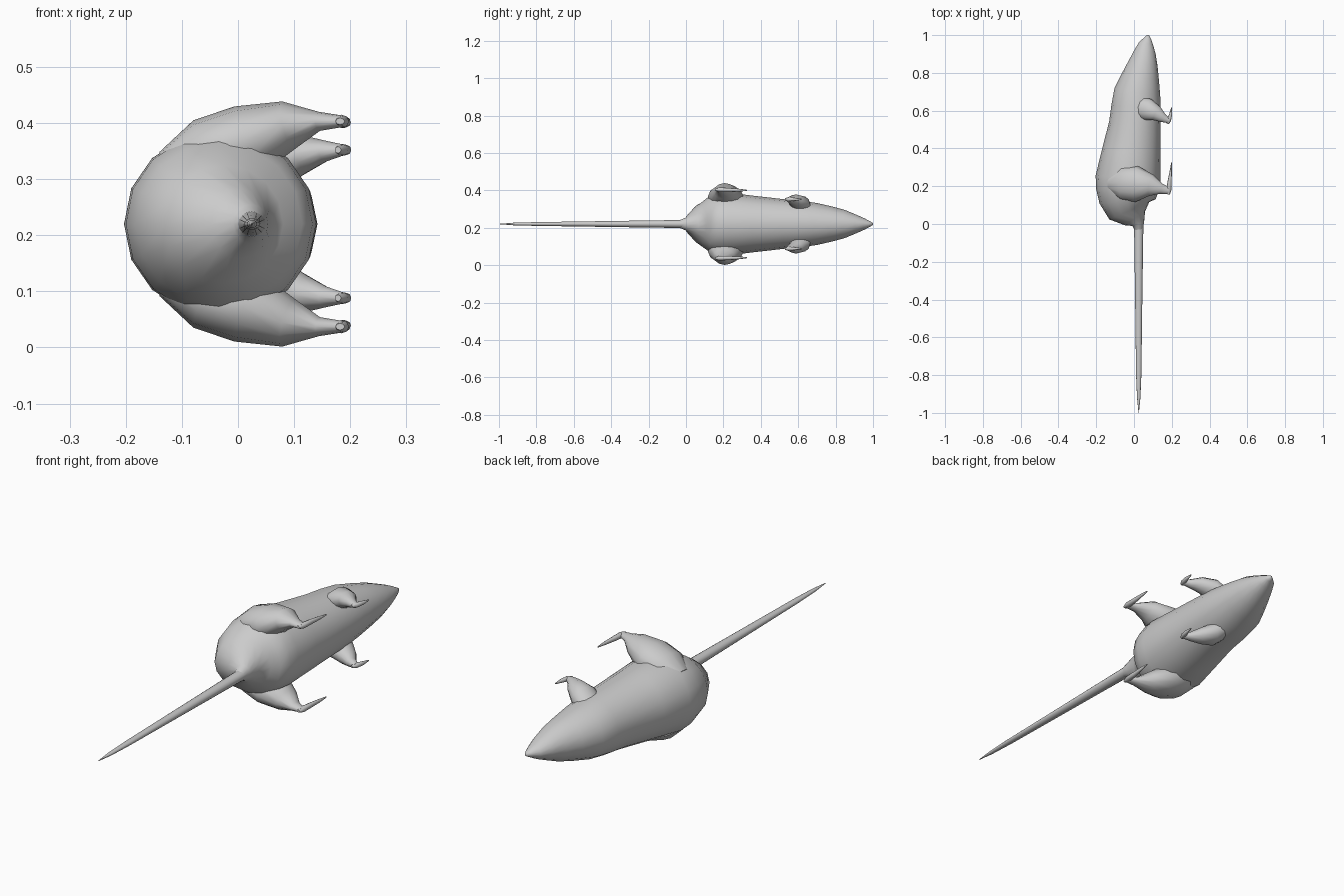
import bpy, bmesh, math
from mathutils import Vector

MID = 0.22  # height of the animal's own symmetry plane (it lies on its side)

fur = bpy.data.materials.new("grey_fur")
fur.diffuse_color = (0.6, 0.6, 0.6, 1)


def loft(name, sections, sides=16, mirror=False):
    """Skin elliptical rings; a section is (x, y, z, flat radius, z radius), z from MID."""
    bm = bmesh.new()
    centres = [Vector(s[:3]) for s in sections]
    rings = []
    for i, s in enumerate(sections):
        t = (centres[min(i + 1, len(sections) - 1)] - centres[max(i - 1, 0)]).normalized()
        up = (Vector((0, 0, 1)) - t * t.z).normalized()
        side = t.cross(up)
        ring = []
        for k in range(sides):
            a = 2 * math.pi * k / sides
            ring.append(bm.verts.new(centres[i] + side * s[3] * math.cos(a) + up * s[4] * math.sin(a)))
        rings.append(ring)
    for r0, r1 in zip(rings, rings[1:]):
        for k in range(sides):
            n = (k + 1) % sides
            bm.faces.new((r0[k], r0[n], r1[n], r1[k]))
    bm.faces.new(rings[0][::-1])
    bm.faces.new(rings[-1])
    bmesh.ops.recalc_face_normals(bm, faces=bm.faces[:])
    me = bpy.data.meshes.new(name)
    bm.to_mesh(me)
    bm.free()
    me.materials.append(fur)
    ob = bpy.data.objects.new(name, me)
    ob.location.z = MID
    bpy.context.collection.objects.link(ob)
    if mirror:
        m = ob.modifiers.new("Mirror", "MIRROR")
        m.use_axis = (False, False, True)
        m.use_mirror_merge = False
    bpy.ops.object.select_all(action="DESELECT")
    ob.select_set(True)
    bpy.context.view_layer.objects.active = ob
    bpy.ops.object.shade_smooth_by_angle(angle=math.radians(60))
    return ob


# Body outline: y, back x, belly x, half width
outline = [
    (-0.03, 0.002, 0.047, 0.022), (0.0, -0.01, 0.055, 0.035), (0.03, -0.06, 0.07, 0.062),
    (0.07, -0.14, 0.09, 0.105), (0.12, -0.183, 0.115, 0.145), (0.18, -0.2, 0.133, 0.163),
    (0.24, -0.204, 0.14, 0.166), (0.37, -0.172, 0.142, 0.15), (0.53, -0.132, 0.142, 0.132),
    (0.62, -0.12, 0.142, 0.124), (0.70, -0.105, 0.14, 0.112), (0.78, -0.065, 0.134, 0.094),
    (0.85, -0.03, 0.126, 0.075), (0.91, 0.0, 0.115, 0.05), (0.955, 0.026, 0.102, 0.03),
    (0.985, 0.055, 0.09, 0.014), (1.0, 0.07, 0.08, 0.005),
]
loft("body", [((a + b) / 2, y, 0, (b - a) / 2, h) for y, a, b, h in outline])

# Long tapering tail
loft("tail", [
    (0.025, 0.02, 0, 0.025, 0.023), (0.025, -0.05, 0, 0.024, 0.021),
    (0.025, -0.4, 0, 0.019, 0.016), (0.025, -0.8, 0, 0.014, 0.010),
    (0.025, -0.92, 0, 0.009, 0.007), (0.025, -1.0, 0, 0.001, 0.001),
])

# Hind legs: broad thigh narrowing to the ankle, then a long thin foot
loft("hind_legs", [
    (-0.13, 0.22, 0.10, 0.05, 0.03), (-0.06, 0.215, 0.125, 0.09, 0.063),
    (0.015, 0.212, 0.147, 0.095, 0.066), (0.09, 0.205, 0.176, 0.058, 0.044),
    (0.145, 0.186, 0.183, 0.027, 0.017), (0.188, 0.176, 0.183, 0.017, 0.010),
], 12, True)
loft("hind_feet", [
    (0.182, 0.157, 0.183, 0.008, 0.006), (0.184, 0.18, 0.183, 0.014, 0.012),
    (0.189, 0.23, 0.182, 0.010, 0.011), (0.195, 0.28, 0.181, 0.006, 0.008),
    (0.199, 0.325, 0.180, 0.002, 0.003),
], 8, True)

# Front legs: shorter, with small feet
loft("front_legs", [
    (0.02, 0.62, 0.075, 0.06, 0.035), (0.075, 0.605, 0.112, 0.058, 0.044),
    (0.12, 0.585, 0.126, 0.04, 0.033), (0.155, 0.56, 0.13, 0.023, 0.019),
    (0.187, 0.546, 0.132, 0.013, 0.010),
], 12, True)
loft("front_feet", [
    (0.178, 0.53, 0.132, 0.006, 0.006), (0.184, 0.548, 0.132, 0.012, 0.011),
    (0.194, 0.58, 0.132, 0.008, 0.009), (0.199, 0.617, 0.132, 0.002, 0.003),
], 8, True)
